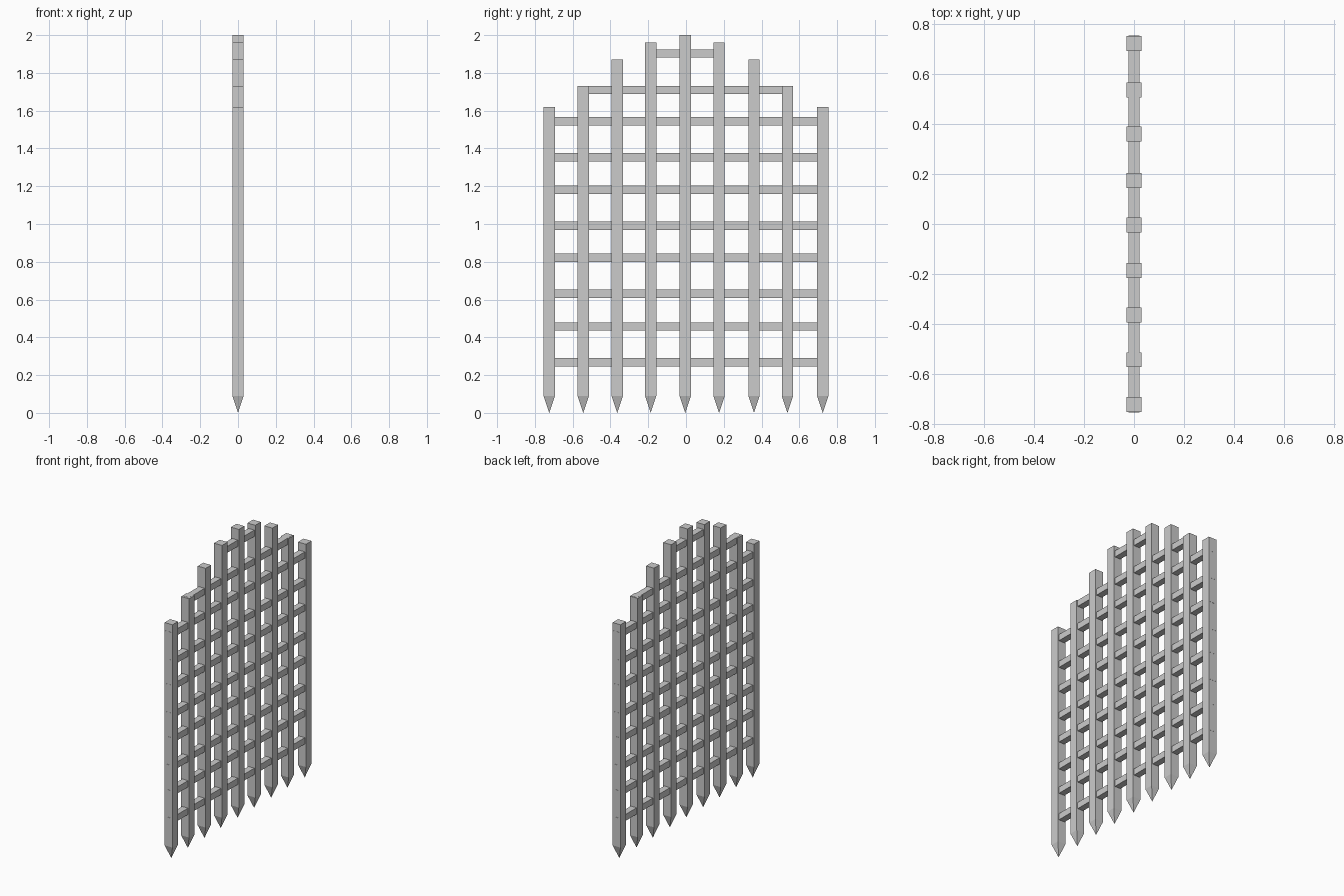
import bpy, bmesh

if "Cube" in bpy.data.objects:
    bpy.data.objects.remove(bpy.data.objects["Cube"])

BAR = 0.06      # upright thickness
RAIL = 0.044    # rail thickness
SPIKE = 0.09    # height of the pointed foot


def finish(bm, name):
    bmesh.ops.recalc_face_normals(bm, faces=bm.faces)
    mesh = bpy.data.meshes.new(name)
    bm.to_mesh(mesh)
    bm.free()
    obj = bpy.data.objects.new(name, mesh)
    bpy.context.collection.objects.link(obj)


def upright(name, y, top):
    h = BAR / 2
    bm = bmesh.new()
    corners = [(-h, -h), (h, -h), (h, h), (-h, h)]
    low = [bm.verts.new((cx, y + cy, SPIKE)) for cx, cy in corners]
    high = [bm.verts.new((cx, y + cy, top)) for cx, cy in corners]
    tip = bm.verts.new((0, y, 0))
    bm.faces.new(high)
    for i in range(4):
        j = (i + 1) % 4
        bm.faces.new((low[i], low[j], high[j], high[i]))
        bm.faces.new((tip, low[j], low[i]))
    finish(bm, name)


def rail(name, z, half):
    bm = bmesh.new()
    bmesh.ops.create_cube(bm, size=1)
    bmesh.ops.scale(bm, vec=(RAIL, 2 * half, RAIL), verts=bm.verts)
    bmesh.ops.translate(bm, vec=(0, 0, z), verts=bm.verts)
    finish(bm, name)


# Spiked uprights, stepped to follow the arch
ys = [-0.724, -0.544, -0.364, -0.187, -0.004, 0.175, 0.36, 0.537, 0.724]
tops = [1.62, 1.73, 1.87, 1.96, 2.0, 1.96, 1.87, 1.73, 1.62]
for i, (y, top) in enumerate(zip(ys, tops)):
    upright(f"upright_{i + 1}", y, top)

# Full-width cross rails
for i, z in enumerate([0.268, 0.457, 0.63, 0.822, 0.99, 1.182, 1.354, 1.544]):
    rail(f"cross_rail_{i + 1}", z, 0.755)

# Shorter rails inside the arch
rail("upper_rail", 1.709, 0.56)
rail("top_rail", 1.903, 0.19)
